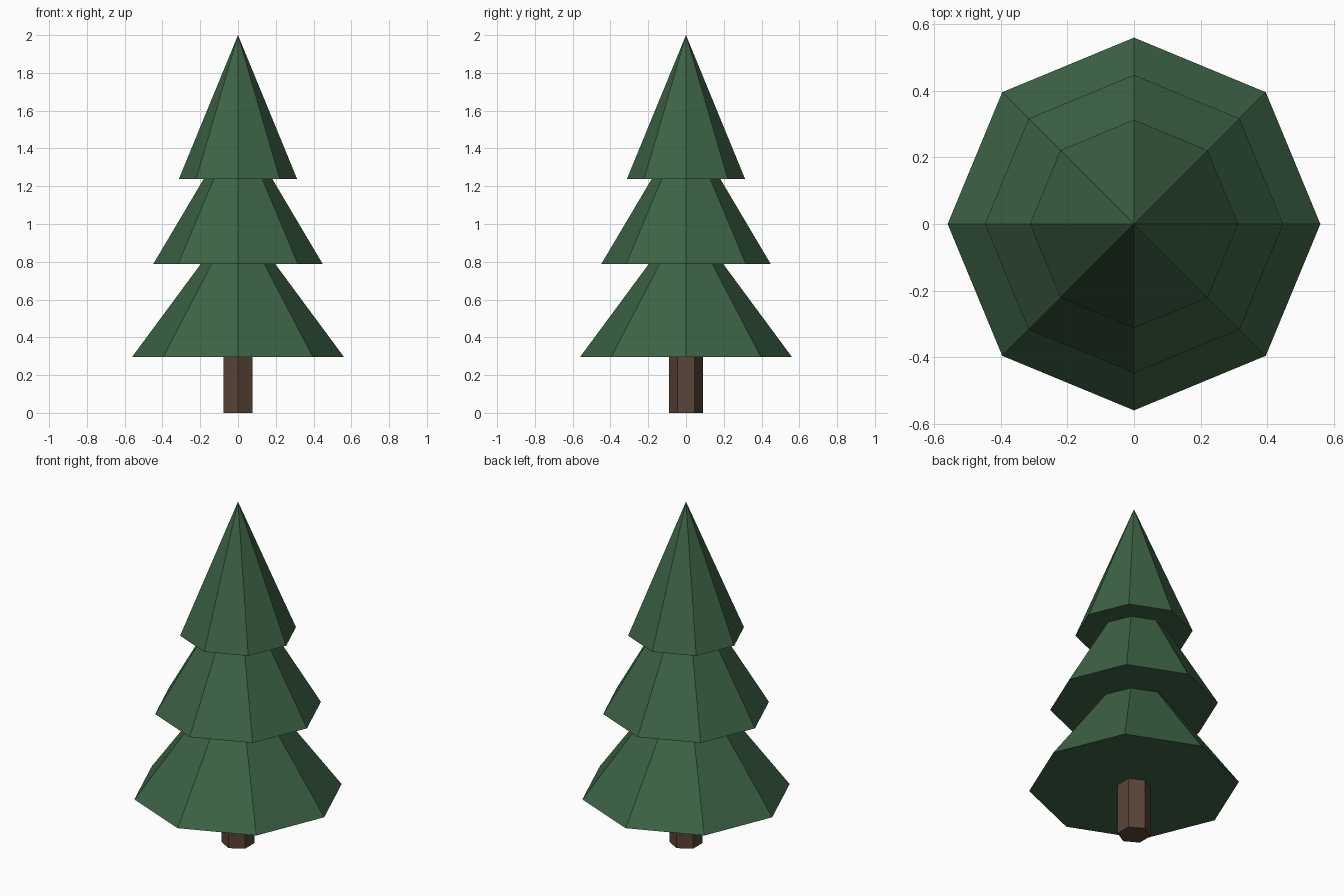
import bpy

cube = bpy.data.objects.get("Cube")
if cube:
    bpy.data.objects.remove(cube, do_unlink=True)


def make_material(name, rgb):
    mat = bpy.data.materials.new(name)
    mat.use_nodes = True
    color = (*rgb, 1.0)
    mat.diffuse_color = color
    bsdf = mat.node_tree.nodes["Principled BSDF"]
    bsdf.inputs["Base Color"].default_value = color
    bsdf.inputs["Roughness"].default_value = 0.9
    return mat


def add_cone(name, sides, bottom_radius, top_radius, bottom, top, mat):
    """Closed, flat-shaded cone or prism standing on the z axis."""
    bpy.ops.mesh.primitive_cone_add(
        vertices=sides, radius1=bottom_radius, radius2=top_radius,
        depth=top - bottom, location=(0, 0, (bottom + top) / 2))
    obj = bpy.context.object
    obj.name = obj.data.name = name
    obj.data.materials.append(mat)
    return obj


needle_green = make_material("needle green", (0.046, 0.125, 0.059))
bark_brown = make_material("bark brown", (0.100, 0.058, 0.038))

# Six-sided trunk, reaching just inside the lowest foliage
add_cone("trunk", 6, 0.089, 0.089, 0.0, 0.32, bark_brown)

# Three overlapping eight-sided tiers of foliage
tiers = [
    ("lower_foliage", 0.56, 0.297, 1.055),
    ("middle_foliage", 0.448, 0.789, 1.545),
    ("upper_foliage", 0.313, 1.238, 2.0),
]
for name, radius, bottom, top in tiers:
    add_cone(name, 8, radius, 0.0, bottom, top, needle_green)
